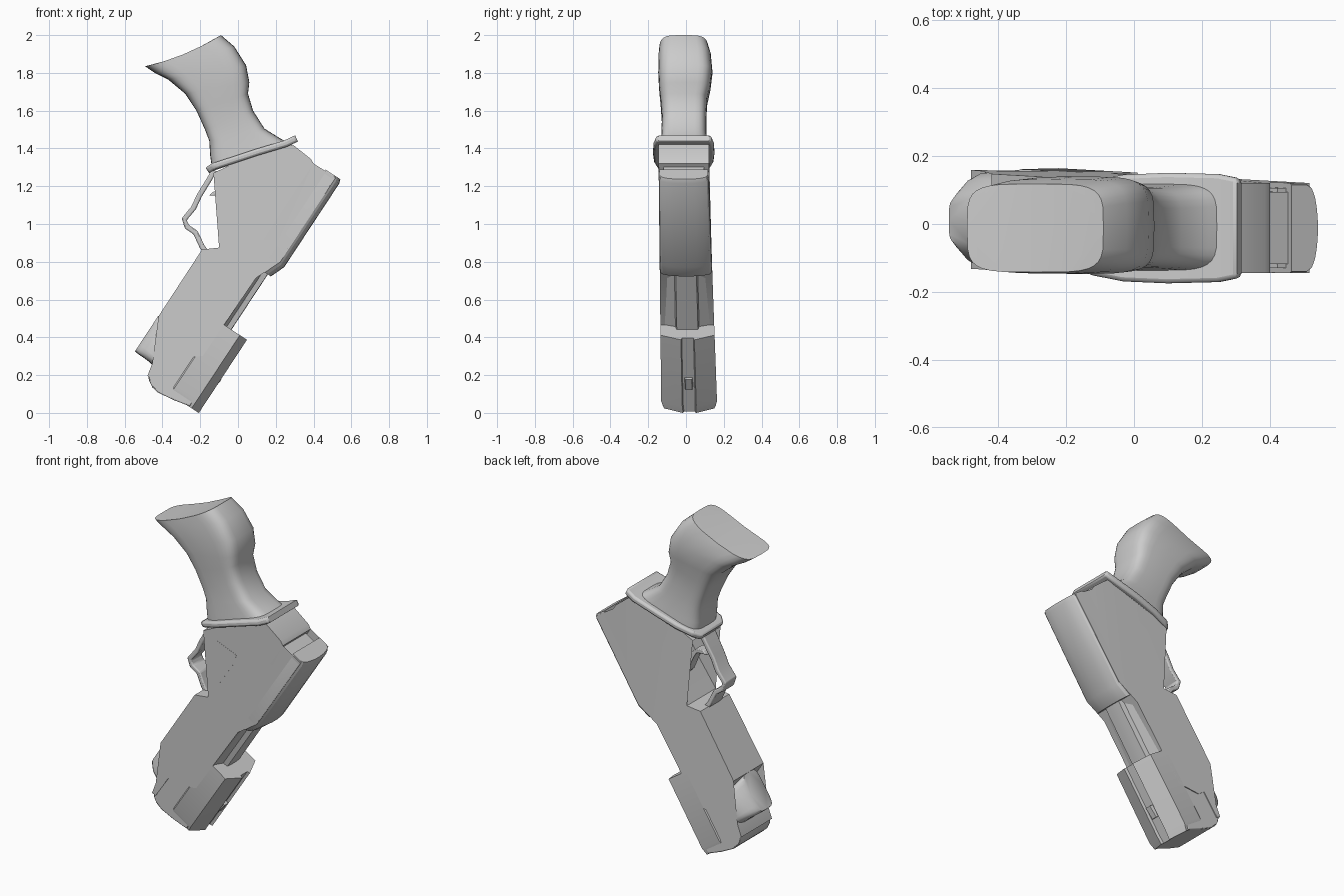
import bpy, bmesh, math
from mathutils import Vector

if "Cube" in bpy.data.objects:
    bpy.data.objects.remove(bpy.data.objects["Cube"])


def uv(u, v):
    """Barrel frame (u from muzzle to rear, v towards slide top) to world x, z."""
    return (-0.2 + 0.55 * u + 0.835 * v, 0.011 + 0.835 * u - 0.55 * v)


def fit_width(co):
    """The pistol widens slightly and drifts to +y towards the muzzle."""
    t = min(max(1 - co.z / 1.25, 0), 1)
    return Vector((co.x, -0.012 + 0.030 * t + co.y * (0.1325 + 0.016 * t) / 0.14, co.z))


def loft(name, rings, fit=True, bevel=0.0, smooth=30):
    bm = bmesh.new()
    rows = [[bm.verts.new(fit_width(Vector(p)) if fit else Vector(p)) for p in r] for r in rings]
    n = len(rows[0])
    for a, b in zip(rows, rows[1:]):
        for i in range(n):
            bm.faces.new((a[i], a[(i + 1) % n], b[(i + 1) % n], b[i]))
    caps = [bm.faces.new(rows[0]), bm.faces.new(rows[-1])]
    bmesh.ops.triangulate(bm, faces=caps)
    bmesh.ops.recalc_face_normals(bm, faces=bm.faces[:])
    me = bpy.data.meshes.new(name)
    bm.to_mesh(me)
    bm.free()
    ob = bpy.data.objects.new(name, me)
    bpy.context.collection.objects.link(ob)
    if bevel:
        m = ob.modifiers.new("edge", "BEVEL")
        m.width, m.segments, m.limit_method = bevel, 2, "ANGLE"
    bpy.ops.object.select_all(action="DESELECT")
    bpy.context.view_layer.objects.active = ob
    ob.select_set(True)
    bpy.ops.object.shade_smooth_by_angle(angle=math.radians(smooth))
    return ob


def prism(name, pts, half, **kw):
    """Side profile (x, z) extruded across the width."""
    return loft(name, [[(x, y, z) for x, z in pts] for y in (-half, half)], **kw)


def along(name, stations, **kw):
    """Mirrored half sections (y, v) strung along the barrel axis."""
    rings = []
    for u, half in stations:
        full = half + [(-y, v) for y, v in reversed(half)]
        rings.append([(uv(u, v)[0], y, uv(u, v)[1]) for y, v in full])
    return loft(name, rings, **kw)


def ribbon(name, path, thick, halves, **kw):
    """Rectangular bar following an x-z path, with a half width per point."""
    rings = []
    for i, (x, z) in enumerate(path):
        a, b = path[max(i - 1, 0)], path[min(i + 1, len(path) - 1)]
        d = Vector((b[0] - a[0], b[1] - a[1])).normalized() * thick / 2
        h = halves[i]
        rings.append([(x - d.y * s, y, z + d.x * s) for s, y in ((1, -h), (1, h), (-1, h), (-1, -h))])
    return loft(name, rings, **kw)


def squircle(n, power):
    """Unit rounded square, as (a, b) pairs."""
    out = []
    for i in range(n):
        c, s = math.cos(2 * math.pi * i / n), math.sin(2 * math.pi * i / n)
        out.append((math.copysign(abs(c) ** (2 / power), c), math.copysign(abs(s) ** (2 / power), s)))
    return out


# frame with the open side channel at the rear
prism("frame", [
    (-.13, 1.27), (.06, 1.36), (.29, 1.42), (.385, 1.345), (.40, 1.32), uv(1.41, -.22),
    uv(.851, -.22), uv(.9, -.137), uv(1.425, -.137), uv(1.425, -.08), uv(.89, -.08),
    uv(.75, -.14), uv(.251, -.148), uv(.16, -.258), uv(.159, -.308), uv(.005, -.31),
    uv(0, -.335), uv(.07, -.35), uv(.251, -.35), uv(.298, -.46), (-.19, .865),
    (-.10, .875), (-.01, 1.0), (.07, 1.12), (.09, 1.18)], .14)

# recessed core and thin rib seen in the side channel
prism("channel_core", [uv(.8, -.24), uv(.8, -.12), uv(1.40, -.12), uv(1.40, -.24)], .112)
prism("channel_rib", [uv(.87, -.17), uv(.88, -.13), uv(1.39, -.13), uv(1.39, -.17)], .124)

# rounded rear slide top
cap = [(.14, -.14), (.14, -.085), (.128, -.068), (.10, -.057), (.06, -.050), (.02, -.047)]
low = [(y * .97, v - .032 if v > -.12 else v - .01) for y, v in cap]
rear = [(y * .96, v - .008) for y, v in cap]
along("slide_rear", [(.80, low), (.88, cap), (1.41, cap), (1.432, rear)])

# narrow bridge between rear slide and muzzle block
along("slide_bridge", [(u, [(.134, -.24), (.134, -.15), (.062, -.128), (.055, -.10), (.02, -.098)])
                       for u in (.42, .84)])

# muzzle slide and gabled block with a sight groove
prism("muzzle_slide", [uv(-.01, -.06), uv(-.03, -.15), uv(-.042, -.24), uv(-.036, -.28),
                       uv(-.015, -.315), uv(.01, -.338), uv(.3, -.33), uv(.45, -.2), uv(.45, -.06)],
      .135, bevel=.012)
block = [(.125, -.20), (.14, -.18), (.14, -.045), (.035, 0), (.03, -.016), (.01, -.016)]
tip = [(y * .9, v) for y, v in block]
along("muzzle_block", [(-.014, tip), (.03, block), (.45, block)], smooth=20)
along("front_sight", [(.13, [(.024, -.03), (.016, -.004), (.005, -.004)]),
                      (.20, [(.024, -.03), (.016, .004), (.005, .004)])])

# soft lug under the muzzle
rings = []
for v, h, u0, u1 in ((-.33, .138, .06, .25), (-.37, .137, .068, .262), (-.41, .12, .07, .278),
                     (-.44, .09, .07, .29), (-.462, .066, .074, .298)):
    ring = []
    for a, b in squircle(24, 5):
        x, z = uv((u0 + u1) / 2 + a * (u1 - u0) / 2, v)
        ring.append((x, b * h, z))
    rings.append(ring)
loft("under_lug", rings, smooth=50)

# trigger and its guard
prism("trigger", [(-.155, 1.15), (-.13, 1.172), (-.08, 1.17), (-.045, 1.135), (-.025, 1.105),
                  (.03, 1.14), (.08, 1.14), (.09, 1.05), (0, .99), (-.03, 1.02), (-.047, 1.06),
                  (-.057, 1.105), (-.085, 1.145), (-.12, 1.15)], .035, bevel=.006)
ribbon("trigger_guard", [(-.125, 1.285), (-.15, 1.24), (-.205, 1.15), (-.235, 1.085), (-.285, 1.025),
                         (-.27, .985), (-.225, .955), (-.19, .88), (-.16, .84)],
       .028, [.06, .06, .055, .055, .055, .055, .055, .06, .06], bevel=.007)

# flared collar between frame and grip
ribbon("collar", [(-.162, 1.283), (-.13, 1.305), (-.03, 1.337), (.10, 1.38), (.25, 1.425), (.31, 1.453)],
       .036, [.11, .145, .166, .172, .168, .155], bevel=.012)

# flared grip: left point, right point, front y, back y
profile = [((-.135, 1.28), (.285, 1.42), -.14, .122), ((-.147, 1.36), (.22, 1.455), -.135, .115),
           ((-.152, 1.44), (.14, 1.505), -.13, .108), ((-.175, 1.50), (.08, 1.60), -.128, .108),
           ((-.22, 1.60), (.053, 1.69), -.135, .112), ((-.28, 1.69), (.06, 1.75), -.143, .13),
           ((-.37, 1.765), (.043, 1.84), -.147, .14), ((-.44, 1.80), (-.02, 1.94), -.146, .132),
           ((-.492, 1.835), (-.09, 2.0), -.142, .118)]
rings = []
for k, (l, r, yf, yb) in enumerate(profile):
    ring = []
    for a, b in squircle(32, 4.5):
        s = (a + 1) / 2
        sag = .02 * (1 - a * a) * (k == len(profile) - 1)
        ring.append((l[0] + (r[0] - l[0]) * s, (yf + yb) / 2 + b * (yb - yf) / 2,
                     l[1] + (r[1] - l[1]) * s - sag))
    rings.append(ring)
loft("grip", rings, fit=False, smooth=45)
